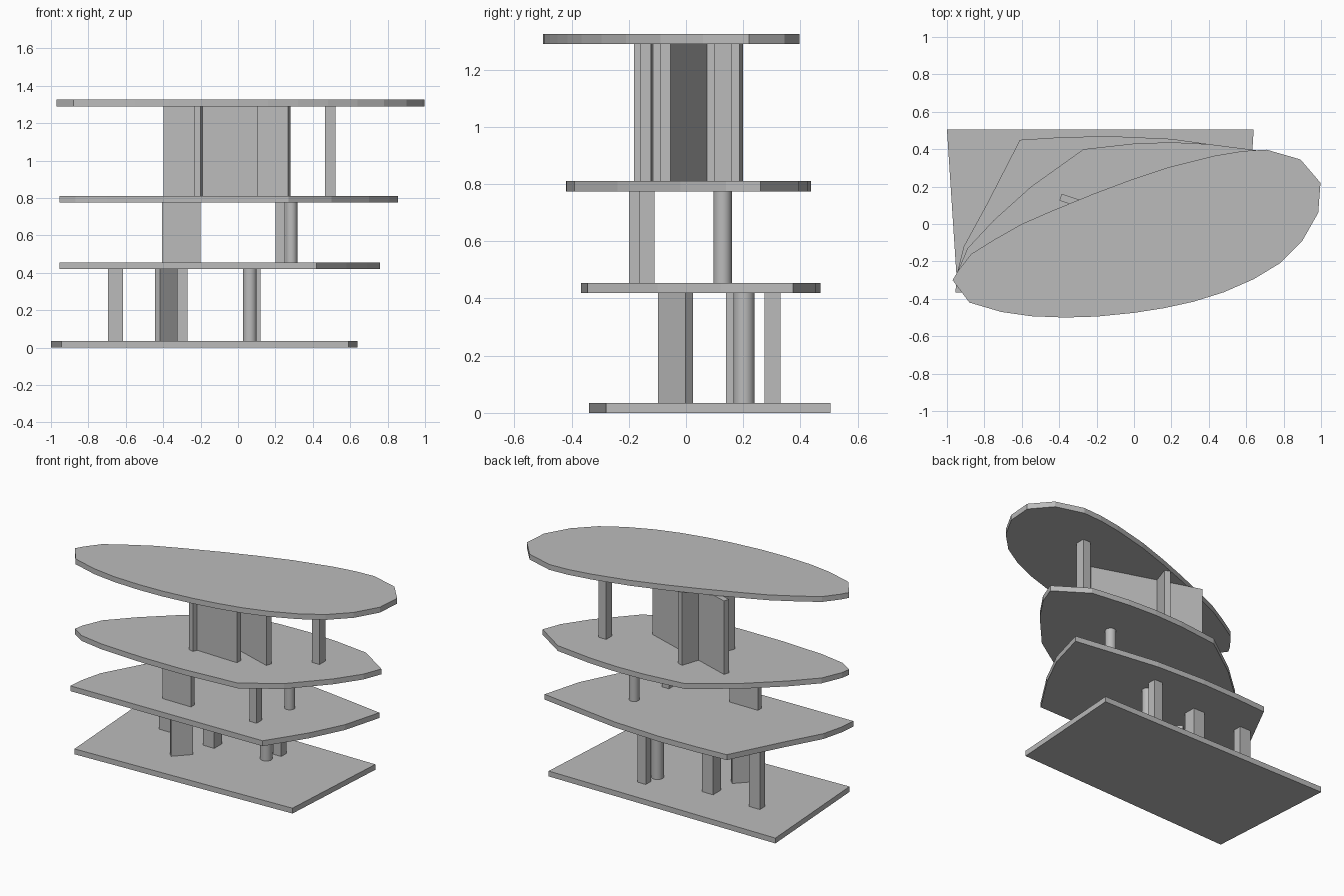
import bpy, bmesh, math

if "Cube" in bpy.data.objects:
    bpy.data.objects.remove(bpy.data.objects["Cube"], do_unlink=True)

GREY = (0.5, 0.5, 0.5, 1.0)
mat = bpy.data.materials.new("plain_grey")
mat.use_nodes = True
mat.diffuse_color = GREY
mat.node_tree.nodes["Principled BSDF"].inputs["Base Color"].default_value = GREY

THICK = 0.035
FLOORS = [0.0, 0.42, 0.775, 1.29]   # underside of each slab


def prism(name, outline, z0, z1):
    """Extrude a counter-clockwise outline from z0 up to z1."""
    bm = bmesh.new()
    face = bm.faces.new([bm.verts.new((x, y, z0)) for x, y in outline])
    ext = bmesh.ops.extrude_face_region(bm, geom=[face], use_keep_orig=True)
    for v in ext["geom"]:
        if isinstance(v, bmesh.types.BMVert):
            v.co.z = z1
    bmesh.ops.recalc_face_normals(bm, faces=bm.faces)
    mesh = bpy.data.meshes.new(name)
    bm.to_mesh(mesh)
    bm.free()
    mesh.materials.append(mat)
    obj = bpy.data.objects.new(name, mesh)
    bpy.context.collection.objects.link(obj)
    return obj


def level(n):
    return FLOORS[n] + THICK, FLOORS[n + 1]


def pillar(name, n, x0, x1, y0, y1):
    prism(name, [(x0, y0), (x1, y0), (x1, y1), (x0, y1)], *level(n))


def wall(name, n, start, end, width=0.038):
    """Thin wall along the centre line from start to end."""
    dx, dy = end[0] - start[0], end[1] - start[1]
    k = width / 2 / math.hypot(dx, dy)
    nx, ny = -dy * k, dx * k
    prism(name, [(start[0] - nx, start[1] - ny), (end[0] - nx, end[1] - ny),
                 (end[0] + nx, end[1] + ny), (start[0] + nx, start[1] + ny)], *level(n))


def round_column(name, n, x, y, r):
    ring = [(x + r * math.cos(a * math.tau / 32), y + r * math.sin(a * math.tau / 32))
            for a in range(32)]
    obj = prism(name, ring, *level(n))
    bpy.ops.object.select_all(action="DESELECT")
    obj.select_set(True)
    bpy.context.view_layer.objects.active = obj
    bpy.ops.object.shade_smooth_by_angle()


# Floor slabs, changing from a quadrilateral to an oval
outlines = {
    "base_slab": [(-0.945, -0.34), (0.59, -0.28), (0.64, 0.505), (-1.0, 0.505)],
    "second_slab": [(-0.955, -0.367), (0.42, -0.345), (0.58, -0.1), (0.69, 0.12), (0.76, 0.375),
                    (0.45, 0.42), (0.2, 0.455), (-0.14, 0.47), (-0.4, 0.463), (-0.61, 0.45),
                    (-0.79, 0.1), (-0.91, -0.12), (-0.945, -0.26)],
    "third_slab": [(-0.955, -0.32), (-0.87, -0.375), (-0.7, -0.405), (-0.4, -0.42), (-0.1, -0.418),
                   (0.27, -0.39), (0.5, -0.24), (0.7, -0.02), (0.81, 0.14), (0.855, 0.26),
                   (0.65, 0.395), (0.4, 0.427), (0.2, 0.437), (0.0, 0.43), (-0.27, 0.4),
                   (-0.55, 0.2), (-0.75, 0.02), (-0.89, -0.13), (-0.945, -0.26)],
    "top_slab": [(-0.97, -0.3), (-0.88, -0.42), (-0.71, -0.47), (-0.55, -0.493), (-0.37, -0.5),
                 (-0.2, -0.495), (0, -0.475), (0.16, -0.45), (0.32, -0.415), (0.48, -0.365),
                 (0.64, -0.295), (0.78, -0.21), (0.9, -0.09), (0.985, 0.06), (0.997, 0.22),
                 (0.89, 0.345), (0.71, 0.397), (0.58, 0.39), (0.43, 0.365), (0.19, 0.305),
                 (-0.02, 0.235), (-0.22, 0.16), (-0.44, 0.07), (-0.6, 0.0), (-0.75, -0.085),
                 (-0.87, -0.16), (-0.94, -0.25)],
}
for z, (name, outline) in zip(FLOORS, outlines.items()):
    prism(name, outline, z, z + THICK)

# Lower storey
pillar("lower_right_pillar", 0, -0.695, -0.615, 0.175, 0.23)
pillar("lower_middle_pillar", 0, -0.35, -0.27, 0.14, 0.22)
pillar("lower_back_pillar", 0, 0.06, 0.12, 0.275, 0.33)
wall("lower_slanted_wall", 0, (-0.43, -0.084), (-0.338, 0.012))
round_column("lower_round_column", 0, 0.063, 0.203, 0.037)

# Middle storey
pillar("middle_wall", 1, -0.405, -0.2, -0.2, -0.165)
pillar("middle_pillar", 1, 0.2, 0.25, -0.165, -0.11)
round_column("middle_round_column", 1, 0.285, 0.128, 0.032)

# Upper storey
pillar("upper_pillar", 2, 0.465, 0.52, 0.1, 0.16)
wall("upper_front_wall", 2, (-0.2, -0.132), (0.105, -0.141))
wall("upper_long_wall", 2, (0.274, -0.073), (-0.393, 0.143))
wall("upper_cross_wall", 2, (-0.218, -0.175), (-0.093, 0.194))
